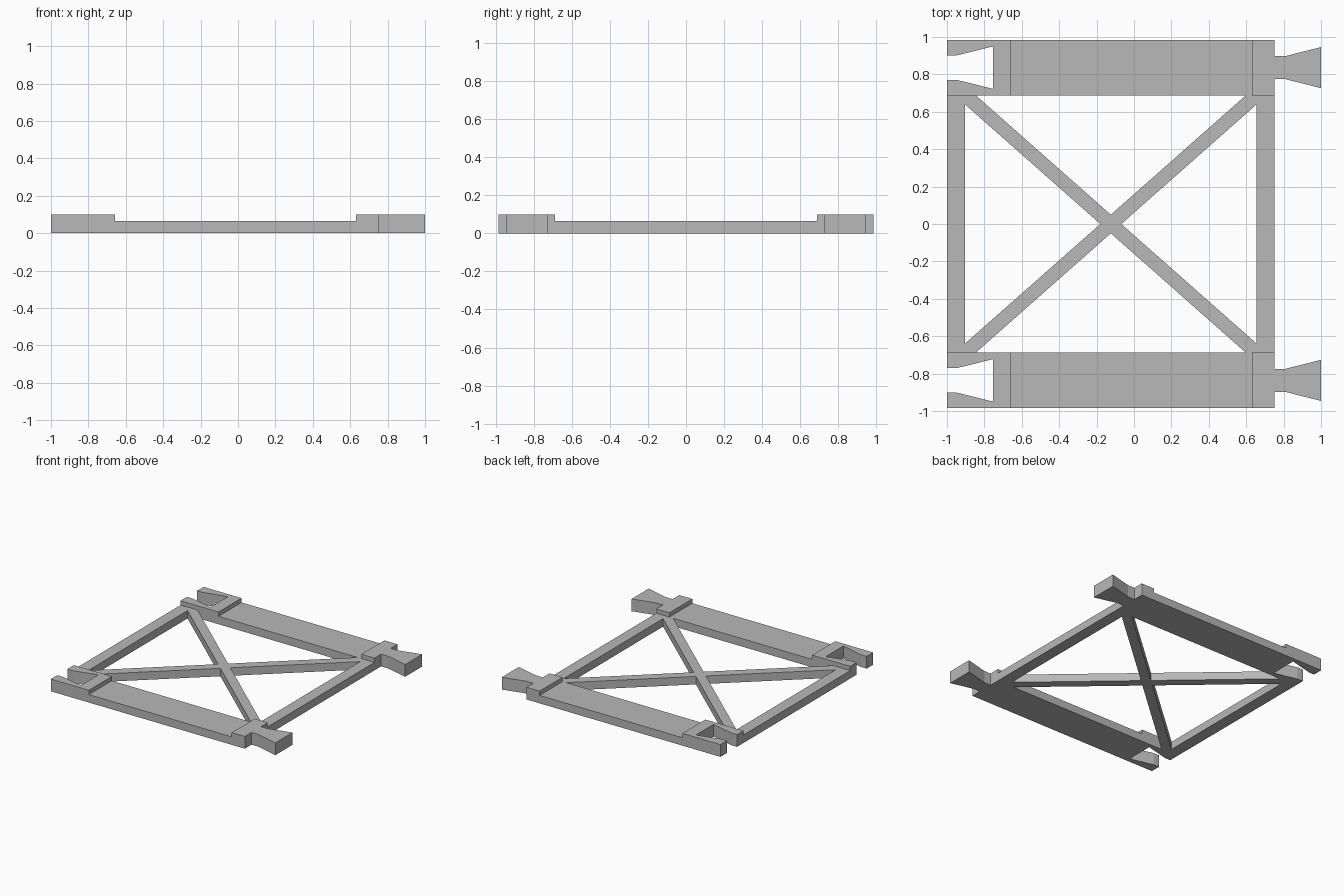
import bpy
import bmesh

cube = bpy.data.objects.get("Cube")
if cube:
    bpy.data.objects.remove(cube, do_unlink=True)

grey = bpy.data.materials.new("plain grey")
grey.use_nodes = True
COLOUR = (0.48, 0.48, 0.48, 1)
grey.diffuse_color = COLOUR
grey.node_tree.nodes["Principled BSDF"].inputs["Base Color"].default_value = COLOUR

LOW, HIGH = 0.065, 0.1          # frame height, connector height
INNER, OUTER = 0.688, 0.984     # rail edges in y
MID = (INNER + OUTER) / 2       # rail centre line


def prism(name, outline, height):
    """Extrude a flat outline straight up from the ground."""
    bm = bmesh.new()
    base = bm.faces.new([bm.verts.new((x, y, 0)) for x, y in outline])
    top = bmesh.ops.extrude_face_region(bm, geom=[base])["geom"]
    verts = [v for v in top if isinstance(v, bmesh.types.BMVert)]
    bmesh.ops.translate(bm, verts=verts, vec=(0, 0, height))
    bmesh.ops.recalc_face_normals(bm, faces=bm.faces)
    mesh = bpy.data.meshes.new(name)
    bm.to_mesh(mesh)
    bm.free()
    mesh.materials.append(grey)
    obj = bpy.data.objects.new(name, mesh)
    bpy.context.collection.objects.link(obj)
    return obj


def box(name, x0, x1, y0, y1, height):
    return prism(name, [(x0, y0), (x1, y0), (x1, y1), (x0, y1)], height)


half = (OUTER - INNER) / 2
# Half outlines (x, distance from the rail centre line), mirrored across it
socket = [(-0.755, 0.113), (-0.95, 0.065), (-1, 0.065), (-1, half), (-0.657, half)]
tail = [(0.632, half), (0.75, half), (0.75, 0.062), (0.811, 0.062), (1, 0.11)]

for side, label in ((1, "back"), (-1, "front")):
    centre = side * MID

    def mirrored(points):
        return ([(x, centre + d) for x, d in points]
                + [(x, centre - d) for x, d in reversed(points)])

    # Low plank between the two raised connectors
    box(label + "_rail", -0.657, 0.632, centre - half, centre + half, LOW)
    prism(label + "_dovetail_socket", mirrored(socket), HIGH)
    prism(label + "_dovetail_tongue", mirrored(tail), HIGH)

# Cross bars joining the rails
box("right_bar", -1, -0.903, -INNER, INNER, LOW)
box("left_bar", 0.655, 0.75, -INNER, INNER, LOW)

# Diagonal cross brace: one quarter outline, mirrored around its centre
cx = (0.655 - 0.903) / 2
reach = 0.655 - cx
quarter = [(0.056, 0), (reach, 0.639), (reach, INNER), (0.722, INNER), (0, 0.05)]
upper = quarter + [(-x, y) for x, y in reversed(quarter[:-1])]
lower = [(-x, -y) for x, y in upper[1:-1]]
prism("cross_brace", [(cx + x, y) for x, y in upper + lower], LOW)
